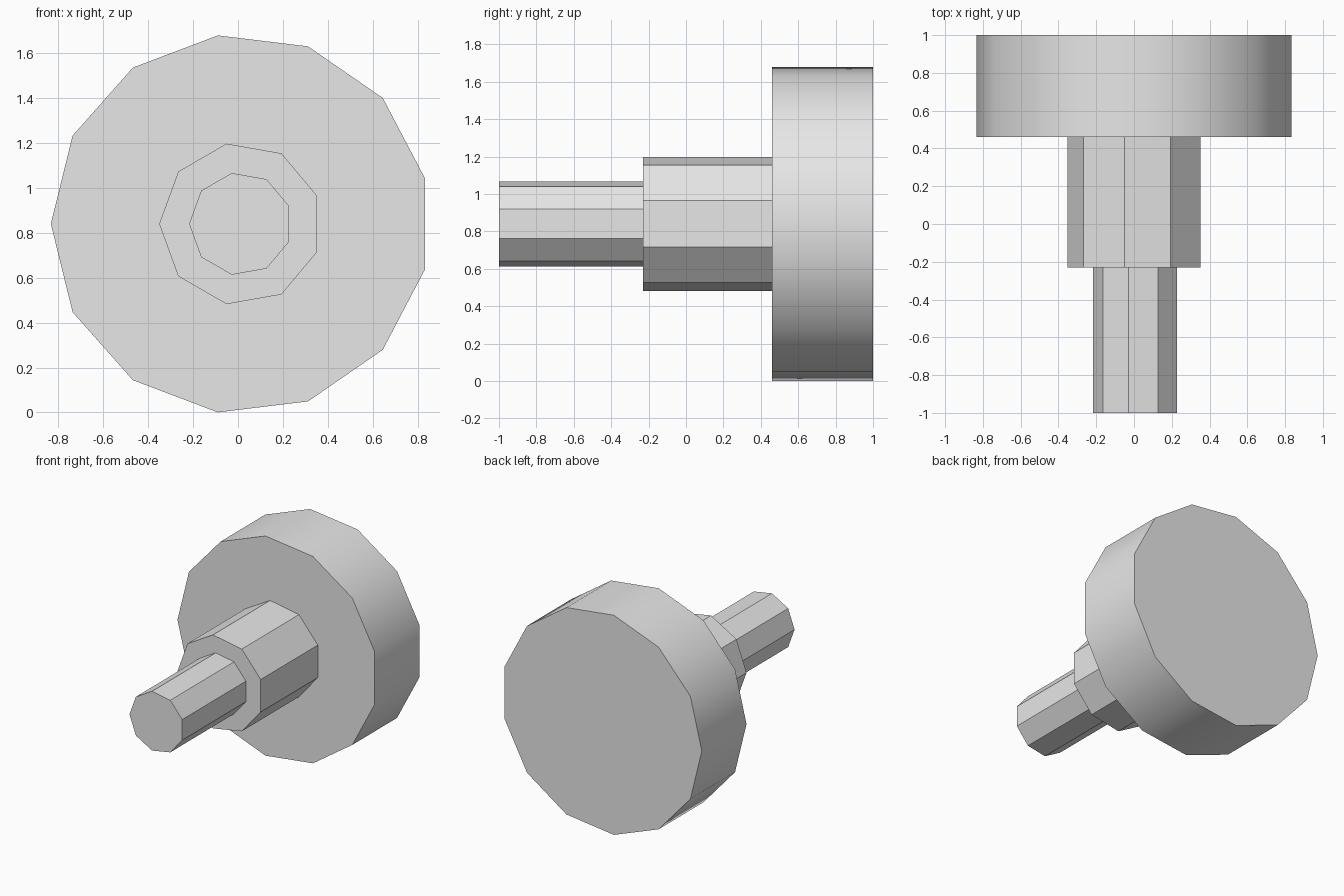
import bpy
import math
from mathutils import Matrix

cube = bpy.data.objects.get("Cube")
if cube:
    bpy.data.objects.remove(cube, do_unlink=True)

# One plain grey for the whole knob
grey = bpy.data.materials.new("plain_grey")
grey.use_nodes = True
colour = (0.8, 0.8, 0.8, 1)
grey.diffuse_color = colour
grey.node_tree.nodes["Principled BSDF"].inputs["Base Color"].default_value = colour

AXIS_X, AXIS_Z = 0.012, 0.84


def prism(name, sides, radius, y_front, y_back):
    """Closed prism along y, with one corner pointing to -x."""
    bpy.ops.mesh.primitive_cylinder_add(
        vertices=sides, radius=radius, depth=y_back - y_front,
        location=(AXIS_X, (y_front + y_back) / 2, AXIS_Z))
    obj = bpy.context.object
    obj.name = name
    # Turn the first corner from +y to -x, then lay the axis along y
    turn = Matrix.Rotation(math.radians(90), 4, "Z")
    lay = Matrix.Rotation(math.radians(90), 4, "X")
    obj.data.transform(lay @ turn)
    obj.data.materials.append(grey)
    bpy.ops.object.shade_smooth_by_angle(angle=math.radians(30))
    return obj


# Stepped stem and wide disc, front to back
prism("shaft", 9, 0.23, -1.0, -0.23)
prism("collar", 9, 0.363, -0.23, 0.46)
prism("disc", 13, 0.846, 0.46, 1.0)
